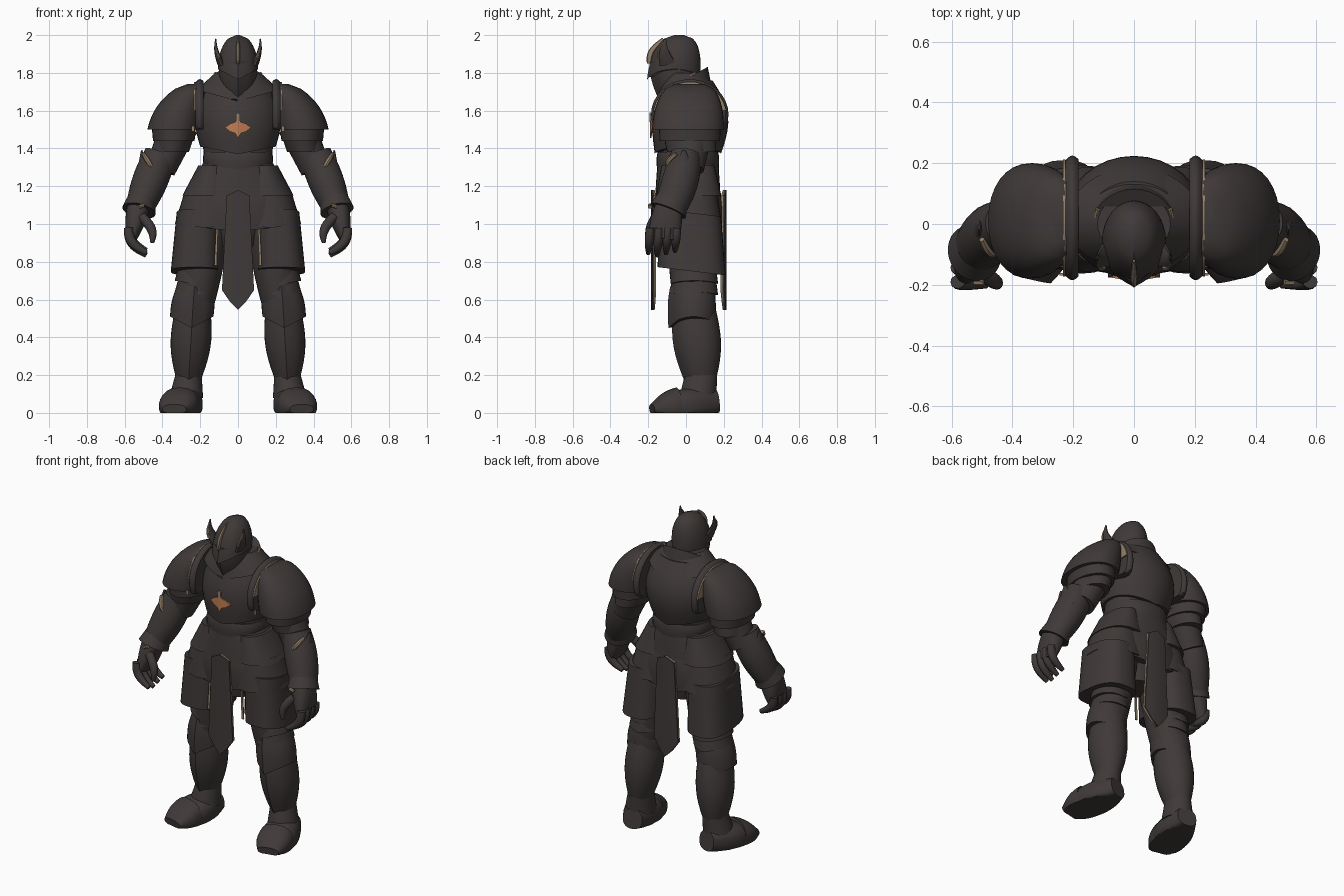
import bpy, bmesh, math
from mathutils import Vector

cube = bpy.data.objects.get("Cube")
if cube:
    bpy.data.objects.remove(cube, do_unlink=True)


def material(name, *colour):
    mat = bpy.data.materials.new(name)
    mat.use_nodes = True
    mat.diffuse_color = (*colour, 1)
    mat.node_tree.nodes["Principled BSDF"].inputs["Base Color"].default_value = (*colour, 1)
    return mat


MATERIALS = [material("dark steel", .05, .042, .04),
             material("tan lining", .3, .22, .14),
             material("copper emblem", .52, .2, .085)]
STEEL, TAN, COPPER = range(len(MATERIALS))
Y_AXIS, Z_AXIS = Vector((0, 1, 0)), Vector((0, 0, 1))
parts = []


def linear(t):
    return t


def dome(t):
    return math.sqrt(1 - (1 - t) ** 2)


def finish(name, bm, mirror):
    bmesh.ops.recalc_face_normals(bm, faces=bm.faces)
    mesh = bpy.data.meshes.new(name)
    bm.to_mesh(mesh)
    bm.free()
    for mat in MATERIALS:
        mesh.materials.append(mat)
    obj = bpy.data.objects.new(name, mesh)
    bpy.context.collection.objects.link(obj)
    if mirror:
        obj.modifiers.new("mirror", "MIRROR").use_axis[0] = True
    parts.append(obj)


def shell(name, start, end, size, end_size, bulge=0, bend=(0, 0, 0), ease=linear,
          mat=STEEL, sides=32, power=2, along=False, ref=Y_AXIS, vee=0, keel=0,
          tilt=0, floor=0, mirror=False):
    """Elliptical shell between two points, level or square to its path.
    vee points the hem, keel ridges the front, tilt raises the back."""
    bm = bmesh.new()
    start, end, bend = Vector(start), Vector(end), Vector(bend)
    size, end_size = Vector(size), Vector(end_size)
    steps = 10
    loops = []
    for i in range(steps + 1):
        t = i / steps
        arch = math.sin(math.pi * t)
        centre = start.lerp(end, t) + bend * arch
        radius = size.lerp(end_size, ease(t)) + Vector((bulge, bulge)) * arch
        u, v = Vector((1, 0, 0)), Y_AXIS
        if along:
            way = (end - start + bend * math.pi * math.cos(math.pi * t)).normalized()
            v = (ref - way * ref.dot(way)).normalized()
            u = v.cross(way)
        loop = []
        for k in range(sides):
            angle = math.tau * k / sides
            c, s = math.cos(angle), math.sin(angle)
            co = (centre + u * radius.x * math.copysign(abs(c) ** (2 / power), c)
                  + v * radius.y * math.copysign(abs(s) ** (2 / power), s))
            co.z += tilt * (co.y - centre.y) - vee * t * t * (1 - abs(c))
            if s < 0:
                co.y -= keel * max(0, 1 - 3 * abs(c))
            co.z = max(co.z, floor)
            loop.append(bm.verts.new(co))
        loops.append(loop)
    for a, b in zip(loops, loops[1:]):
        for k in range(sides):
            j = (k + 1) % sides
            bm.faces.new((a[k], a[j], b[j], b[k]))
    bm.faces.new(loops[0])
    bm.faces.new(loops[-1])
    for face in bm.faces:
        face.material_index = mat
    finish(name, bm, mirror)


def pair(name, *args, **options):
    shell(name, *args, mirror=True, **options)


def plate(name, outline, y, slope=0, thick=.008, mat=STEEL, base=0):
    """Mirrored half plate from an x-z outline, folded at the middle."""
    bm = bmesh.new()
    front = [bm.verts.new((x, y + slope * x, base + z)) for x, z in outline]
    back = [bm.verts.new(v.co + Y_AXIS * thick) for v in front]
    bm.faces.new(front)
    bm.faces.new(back)
    for k, a in enumerate(front):
        j = (k + 1) % len(front)
        if a.co.x or front[j].co.x:
            bm.faces.new((a, front[j], back[j], back[k]))
    for face in bm.faces:
        face.material_index = mat
    finish(name, bm, True)


# Helm: visor under a pointed brow, crest and side horns
shell("visor", (0, -.06, 1.86), (0, -.05, 1.66), (.1, .12), (.07, .08), bulge=.012, keel=.015)
shell("helm_brow", (0, -.03, 2), (0, -.06, 1.82), (.01, .02), (.106, .134),
      ease=dome, keel=.012, vee=.055)
shell("helm_crest", (0, -.195, 1.85), (0, -.12, 1.98), (.008, .012), (.005, .008),
      bend=(0, -.025, 0), bulge=.005, mat=TAN, sides=8, along=True)
pair("helm_horns", (.09, -.1, 1.85), (.118, -.11, 1.98), (.02, .045), (.003, .005),
     bend=(.01, -.01, 0), sides=10, along=True)
pair("horn_trims", (.1, -.145, 1.88), (.118, -.12, 1.96), (.009, .008), (.004, .004),
     bend=(.005, -.012, 0), mat=TAN, sides=8, along=True)

# Collar and mantle, higher at the back, with lined side edges
shell("collar", (0, -.015, 1.76), (0, -.01, 1.68), (.14, .13), (.16, .14), tilt=.55)
pair("collar_linings", (.09, -.115, 1.71), (.118, .05, 1.798), (.008, .008), (.008, .008),
     bend=(.025, 0, 0), mat=TAN, sides=8, along=True, ref=Z_AXIS)
shell("mantle", (0, 0, 1.8), (0, .015, 1.71), (.12, .1), (.22, .17), vee=.06)

# Torso: abdomen core and breastplate with pointed hem
shell("abdomen", (0, .01, 1.5), (0, .01, 1.15), (.2, .16), (.2, .16), bulge=-.02, power=2.3)
shell("breastplate", (0, .02, 1.76), (0, .01, 1.41), (.15, .12), (.2, .175),
      bulge=.05, bend=(0, .01, 0), vee=.04)
shell("waist_band", (0, .01, 1.38), (0, .01, 1.31), (.18, .16), (.18, .16),
      bulge=.006, power=2.3, vee=.05)

# Four-pointed chest emblem with a slim spike, and strap ends at the armpits
plate("chest_star", [(0, .055), (.015, .03), (.04, .022), (.07, 0), (.04, -.022),
                     (.015, -.03), (0, -.055)], -.191, slope=.2, mat=COPPER, base=1.51)
plate("emblem_spike", [(0, .08), (.012, .07), (.01, .04), (0, .03)],
      -.194, slope=.2, mat=TAN, base=1.51)
plate("strap_ends", [(.23, 1.52), (.245, 1.52), (.245, 1.49), (.23, 1.49)], -.17, mat=TAN)

# Layered hip armour
shell("fauld_upper", (0, .01, 1.33), (0, .01, 1.17), (.18, .16), (.28, .175), power=2.2, vee=.06)
shell("fauld_lower", (0, .01, 1.2), (0, .015, 1), (.25, .165), (.325, .175),
      bulge=.01, power=2.2, vee=.04)
pair("upper_hip_plates", (.13, .01, 1.31), (.155, .015, 1.15), (.08, .14), (.14, .172), power=2.2)
pair("lower_hip_plates", (.16, .01, 1.18), (.17, .015, 1), (.12, .15), (.165, .178),
     power=2.2, vee=.02)
pair("tassets", (.21, .02, 1.06), (.228, .03, .75), (.115, .165), (.128, .18),
     power=2.7, tilt=-.12)

# Tabards with a centre fold, and their linings
tabard = [(0, 1.18), (.06, 1.15), (.085, .65), (.04, .585), (0, .545)]
plate("front_tabard", tabard, -.184, slope=.1, thick=.01)
plate("front_lining", tabard, -.174, slope=.1, mat=TAN)
plate("back_tabard", tabard, .205, slope=-.15, thick=.01)
plate("back_lining", tabard, .195, slope=-.15, thick=.01, mat=TAN)
plate("tasset_linings", [(.106, .98), (.116, .98), (.126, .78), (.112, .78)], -.125, mat=TAN)

# Pauldrons with a raised inner rim and arm lames
pair("pauldrons", (.24, .02, 1.74), (.34, .01, 1.5), (.03, .08), (.14, .19),
     bend=(.015, 0, 0), ease=dome, power=2.15)
pair("pauldron_rims", (.182, .02, 1.58), (.225, .02, 1.58), (.175, .192), (.17, .19),
     bulge=.014, along=True, floor=1.5)
pair("pauldron_linings", (.225, .02, 1.58), (.233, .02, 1.58), (.173, .193), (.173, .193),
     mat=TAN, along=True, floor=1.6)
pair("upper_lames", (.34, .02, 1.55), (.34, .02, 1.44), (.12, .165), (.11, .16), power=2.1)
pair("lower_lames", (.33, .02, 1.47), (.35, .03, 1.38), (.1, .14), (.09, .13))

# Arms
pair("upper_arms", (.31, .03, 1.52), (.41, .01, 1.29), (.1, .12), (.08, .085), along=True)
pair("vambraces", (.41, 0, 1.37), (.52, -.08, 1.09), (.085, .08), (.075, .085),
     bulge=.014, bend=(0, .01, 0), along=True)
pair("gauntlet_cuffs", (.51, -.07, 1.13), (.525, -.095, 1.07), (.075, .085), (.09, .1), along=True)
pair("elbow_points", (.5, -.02, 1.25), (.51, -.01, 1.39), (.04, .08), (.004, .008),
     sides=16, along=True)
pair("elbow_trims", (.5, -.05, 1.37), (.45, -.09, 1.29), (.01, .012), (.01, .012),
     bulge=.004, bend=(0, -.02, 0), mat=TAN, sides=8, along=True)
pair("cuff_trims", (.495, -.19, 1.1), (.525, -.19, 1.09), (.01, .012), (.01, .012),
     mat=TAN, sides=8, along=True)

# Hands: palm, four curled fingers and a thumb
pair("palms", (.525, -.09, 1.1), (.565, -.12, .92), (.06, .07), (.028, .08),
     bulge=.008, power=2.4, along=True)
for finger, label in enumerate(("index", "middle", "ring", "little")):
    y = -.19 + finger * .047
    tip = .835 + .012 * abs(finger - 1)
    pair(f"{label}_fingers", (.58, y, .98), (.485, y - .01, tip), (.024, .022), (.014, .012),
         bulge=.006, bend=(.028, 0, -.01), sides=12, along=True)
pair("thumbs", (.51, -.16, 1.04), (.455, -.2, .9), (.025, .025), (.01, .01),
     bulge=.007, bend=(-.025, -.01, 0), sides=12, along=True)

# Legs
shell("pelvis", (0, .02, 1.1), (0, .02, .88), (.2, .15), (.1, .1))
pair("thighs", (.16, .03, 1), (.235, .045, .5), (.12, .13), (.09, .1), bulge=.01)
for level, z in (("upper", .7), ("lower", .64)):
    pair(f"{level}_thigh_bands", (.22, .045, z + .055), (.225, .045, z), (.1, .115),
         (.11, .125), vee=.02)
pair("knee_plates", (.23, .04, .67), (.245, .04, .51), (.095, .105), (.115, .115),
     bulge=.008, keel=.018, vee=.06)
pair("greaves", (.24, .05, .54), (.262, .08, .16), (.095, .11), (.06, .075),
     bulge=.028, keel=.01)
pair("ankle_guards", (.262, .08, .2), (.275, .06, .08), (.07, .085), (.09, .1), vee=.02)

# Boots turned outward, flat on the ground
pair("boots", (.26, .165, .06), (.335, -.18, .02), (.06, .06), (.065, .025),
     bulge=.045, power=2.4, along=True, ref=Z_AXIS)
pair("toe_caps", (.305, -.04, .04), (.337, -.18, .02), (.105, .095), (.065, .025),
     bulge=.015, power=2.4, along=True, ref=Z_AXIS)

# Smooth the plates while keeping their rims crisp
bpy.ops.object.select_all(action="DESELECT")
for obj in parts:
    obj.select_set(True)
bpy.context.view_layer.objects.active = parts[0]
bpy.ops.object.shade_smooth_by_angle(angle=math.radians(38))
